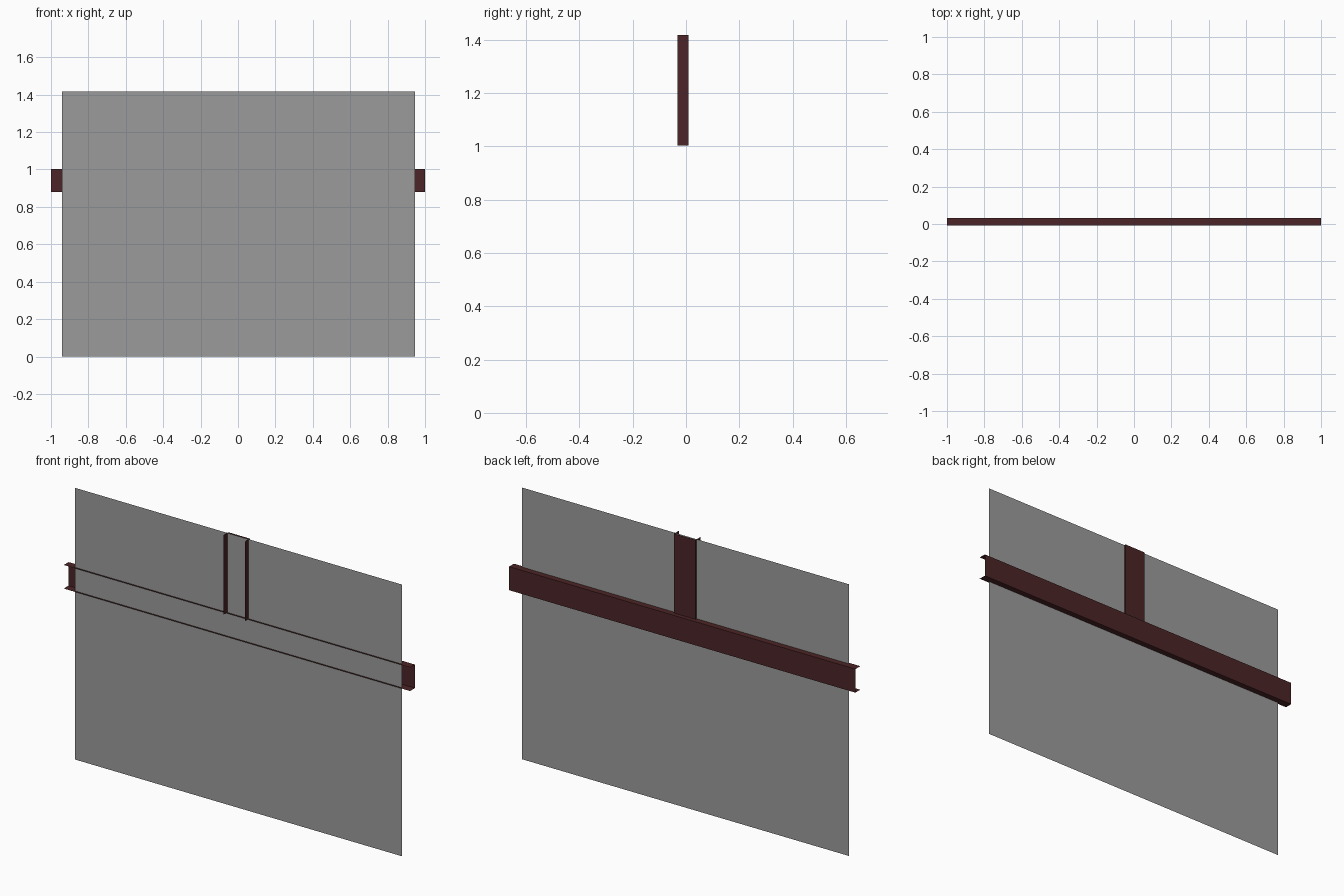
import bpy
from mathutils import Vector

cube = bpy.data.objects.get("Cube")
if cube:
    bpy.data.objects.remove(cube, do_unlink=True)


def make_material(name, rgb):
    mat = bpy.data.materials.new(name)
    mat.use_nodes = True
    color = (*rgb, 1.0)
    mat.diffuse_color = color
    mat.node_tree.nodes["Principled BSDF"].inputs["Base Color"].default_value = color
    return mat


def sweep_sheet(name, profile, offset, mat):
    """Extrude an open profile along an offset into a thin sheet."""
    start = [Vector(p) for p in profile]
    end = [p + Vector(offset) for p in start]
    n = len(start)
    faces = [(i, i + 1, n + i + 1, n + i) for i in range(n - 1)]
    mesh = bpy.data.meshes.new(name)
    mesh.from_pydata(start + end, [], faces)
    mesh.materials.append(mat)
    obj = bpy.data.objects.new(name, mesh)
    bpy.context.collection.objects.link(obj)
    return obj


grey = make_material("panel grey", (0.33, 0.33, 0.33))
brown = make_material("dark red brown steel", (0.072, 0.018, 0.02))

TOP = 1.418
BEAM_LOW, BEAM_HIGH = 0.88, 1.003
HALF_POST = 0.062
TIP, WEB = -0.009, 0.031      # beam flange tips and web, front to back

# Flat wall panel
sweep_sheet("wall_panel", [(-0.941, 0, 0), (0.947, 0, 0)], (0, 0, TOP), grey)

# Horizontal channel beam, open to the front
sweep_sheet("cross_beam",
            [(-1, TIP, BEAM_LOW), (-1, WEB, BEAM_LOW),
             (-1, WEB, BEAM_HIGH), (-1, TIP, BEAM_HIGH)],
            (2, 0, 0), brown)

# Upright channel post standing on the beam, open to the front
sweep_sheet("upper_post",
            [(-HALF_POST, -WEB, BEAM_HIGH), (-HALF_POST, -TIP, BEAM_HIGH),
             (HALF_POST, -TIP, BEAM_HIGH), (HALF_POST, -WEB, BEAM_HIGH)],
            (0, 0, TOP - BEAM_HIGH), brown)
